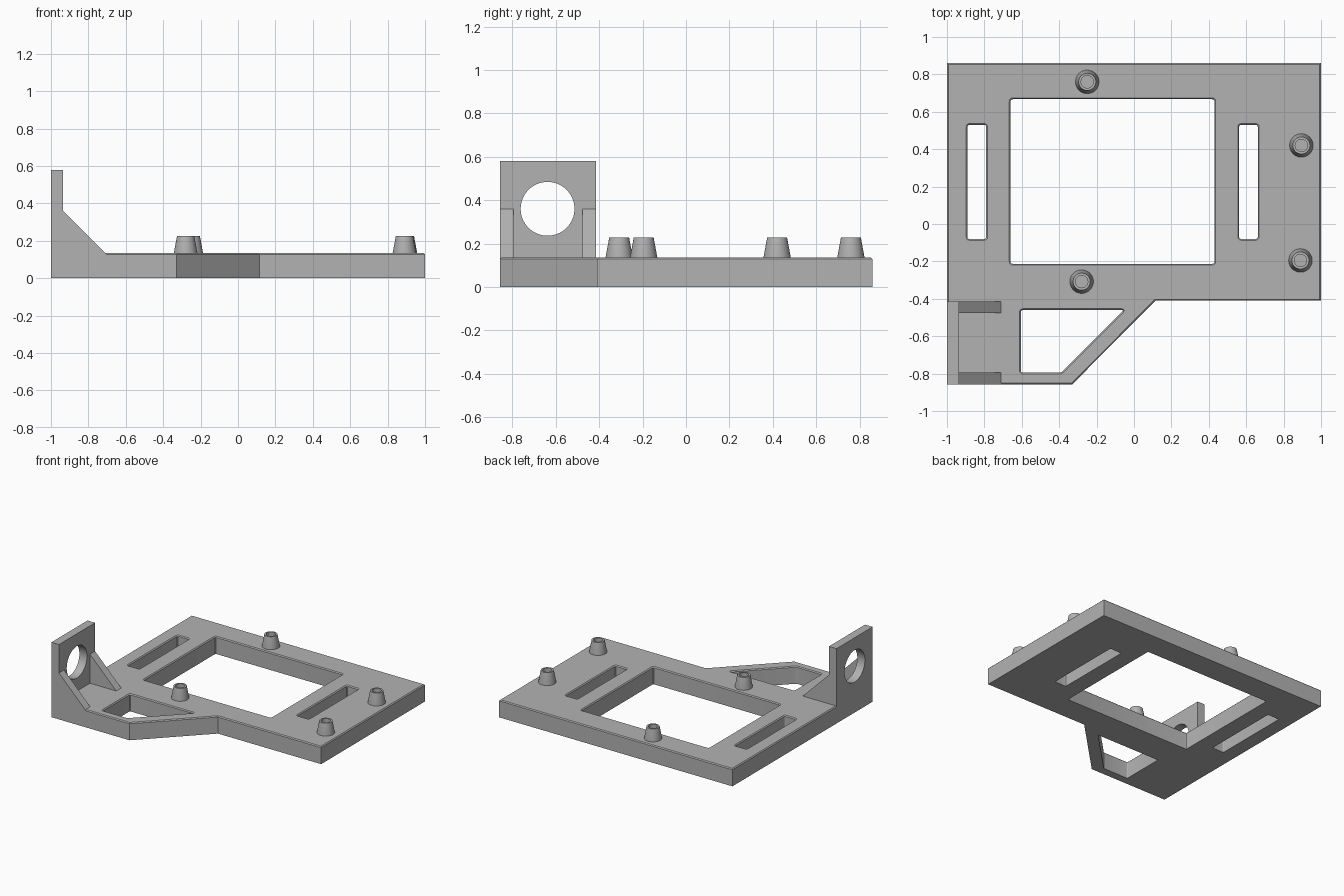
import bpy, bmesh, math
from mathutils import Vector, Matrix

cube = bpy.data.objects.get("Cube")
if cube:
    bpy.data.objects.remove(cube, do_unlink=True)

grey = bpy.data.materials.new("light_grey")
grey.use_nodes = True
colour = (0.45, 0.45, 0.45, 1)
grey.diffuse_color = colour
grey.node_tree.nodes["Principled BSDF"].inputs["Base Color"].default_value = colour

THICK = 0.135


def add_object(name, bm, smooth=True):
    bmesh.ops.recalc_face_normals(bm, faces=bm.faces)
    mesh = bpy.data.meshes.new(name)
    bm.to_mesh(mesh)
    bm.free()
    mesh.materials.append(grey)
    obj = bpy.data.objects.new(name, mesh)
    bpy.context.collection.objects.link(obj)
    if smooth:
        bpy.ops.object.select_all(action="DESELECT")
        obj.select_set(True)
        bpy.context.view_layer.objects.active = obj
        bpy.ops.object.shade_smooth_by_angle(angle=math.radians(30))
    return obj


def rect(x0, x1, y0, y1):
    return [(x0, y0), (x1, y0), (x1, y1), (x0, y1)]


def rounded(loop, r, steps=3):
    """Replace each corner with a small curve."""
    out = []
    for i, p in enumerate(loop):
        p = Vector(p)
        a = p + (Vector(loop[i - 1]) - p).normalized() * r
        b = p + (Vector(loop[(i + 1) % len(loop)]) - p).normalized() * r
        for k in range(steps + 1):
            t = k / steps
            out.append(a * (1 - t) ** 2 + p * 2 * t * (1 - t) + b * t * t)
    return out


def extruded(name, loops, depth, matrix=Matrix(), chamfer=0):
    """Solid from an outline and its holes, extruded along local z."""
    bm = bmesh.new()
    for loop in loops:
        vs = [bm.verts.new((p[0], p[1], 0)) for p in loop]
        for i, v in enumerate(vs):
            bm.edges.new((vs[i - 1], v))
    bmesh.ops.triangle_fill(bm, edges=bm.edges[:], use_beauty=True, normal=(0, 0, 1))
    grown = bmesh.ops.extrude_face_region(bm, geom=bm.faces[:], use_keep_orig=True)
    top = [v for v in grown["geom"] if isinstance(v, bmesh.types.BMVert)]
    bmesh.ops.translate(bm, verts=top, vec=(0, 0, depth))
    bmesh.ops.recalc_face_normals(bm, faces=bm.faces)
    if chamfer:
        rim = [e for e in bm.edges if all(v.co.z > depth / 2 for v in e.verts)
               and e.calc_face_angle(0) > 1]
        bmesh.ops.bevel(bm, geom=rim, offset=chamfer, segments=1,
                        affect="EDGES", clamp_overlap=True)
    bm.transform(matrix)
    return add_object(name, bm)


# Base plate with window, two slots and the triangular cut-out
outline = [(-1, -0.857), (-0.33, -0.857), (0.115, -0.41),
           (1, -0.41), (1, 0.86), (-1, 0.86)]
window = rect(-0.66, 0.43, -0.213, 0.667)
slots = [rect(x, x + 0.1, -0.08, 0.53) for x in (-0.89, 0.562)]
cutout = [(-0.605, -0.795), (-0.39, -0.795), (-0.055, -0.46), (-0.605, -0.46)]
holes = [rounded(h, 0.012) for h in [window, cutout] + slots]
extruded("base_plate", [outline] + holes, THICK, chamfer=0.007)

# Upright wall with a round opening; local (x, y, z) becomes (y, z, x)
to_side = Matrix(((0, 0, 1, -1), (1, 0, 0, 0), (0, 1, 0, 0), (0, 0, 0, 1)))
ring = [(-0.638 + 0.124 * math.cos(a), 0.36 + 0.124 * math.sin(a))
        for a in (math.tau * i / 64 for i in range(64))]
extruded("upright_wall", [rect(-0.857, -0.415, 0, 0.58), ring], 0.065, to_side)

# Gussets bracing the wall; local (x, y, z) becomes (x, z, -y)
brace = [(-0.94, THICK - 0.01), (-0.7, THICK - 0.01), (-0.935, 0.36), (-0.94, 0.36)]
for name, y in (("front_gusset", -0.795), ("back_gusset", -0.415)):
    place = Matrix.Translation((0, y, 0)) @ Matrix.Rotation(math.pi / 2, 4, "X")
    extruded(name, [brace], 0.062, place)

# Tapered hollow standoffs, turned from a profile
profile = [(0.063, THICK - 0.005), (0.063, THICK), (0.046, 0.227), (0.033, 0.227),
           (0.033, THICK + 0.002), (0, THICK + 0.002)]
spots = [(-0.25, 0.76), (0.895, 0.42), (0.89, -0.195), (-0.28, -0.308)]
for n, (x, y) in enumerate(spots, 1):
    bm = bmesh.new()
    vs = [bm.verts.new((r, 0, z)) for r, z in profile]
    edges = [bm.edges.new(pair) for pair in zip(vs, vs[1:])]
    bmesh.ops.spin(bm, geom=vs + edges, cent=(0, 0, 0), axis=(0, 0, 1),
                   angle=math.tau, steps=40)
    bmesh.ops.remove_doubles(bm, verts=bm.verts, dist=0.0001)
    bmesh.ops.translate(bm, verts=bm.verts, vec=(x, y, 0))
    add_object(f"standoff_{n}", bm)
